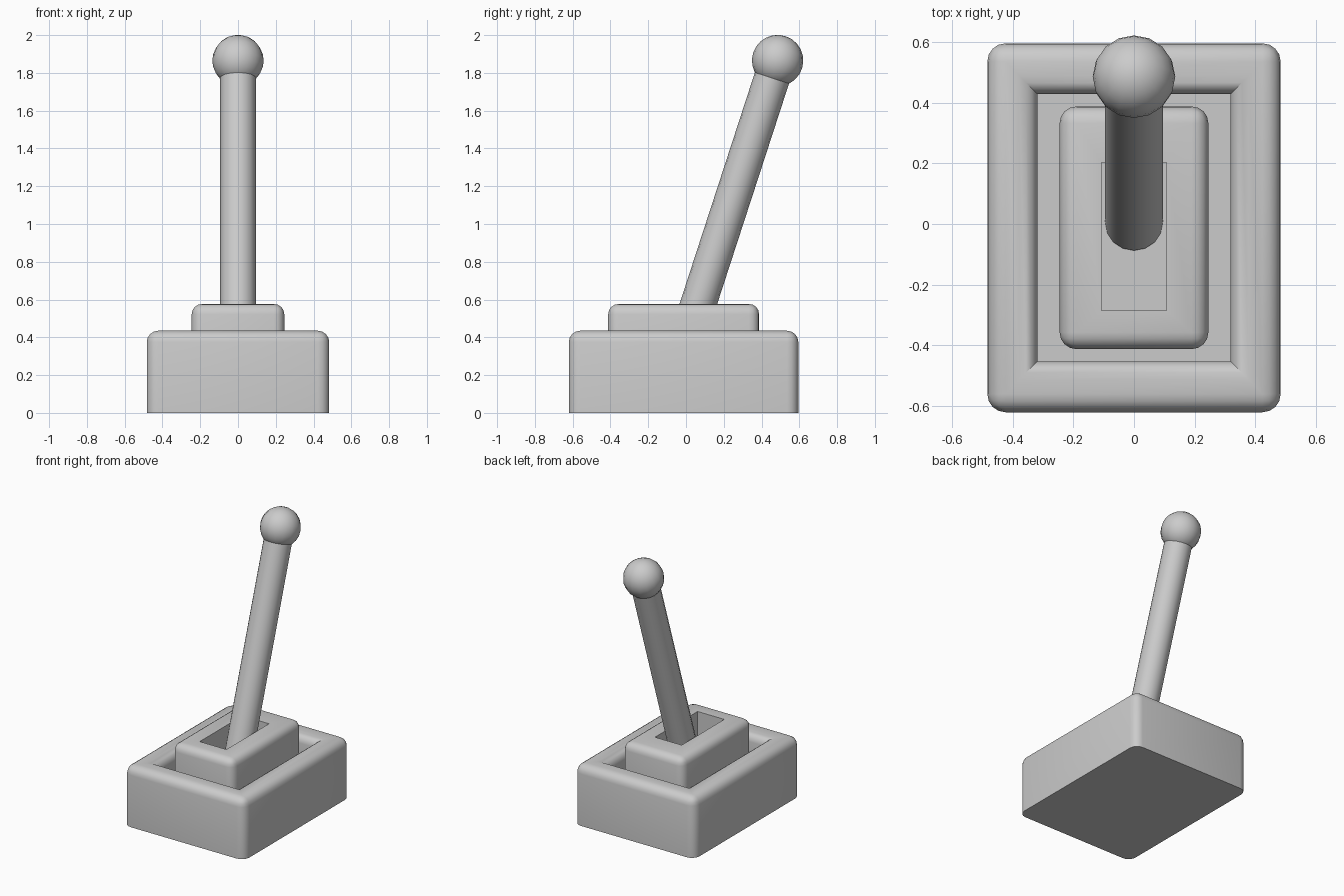
import bpy, bmesh, math
from mathutils import Vector

if "Cube" in bpy.data.objects:
    bpy.data.objects.remove(bpy.data.objects["Cube"])


def finish(bm, name):
    bmesh.ops.recalc_face_normals(bm, faces=bm.faces[:])
    mesh = bpy.data.meshes.new(name)
    bm.to_mesh(mesh)
    bm.free()
    ob = bpy.data.objects.new(name, mesh)
    bpy.context.collection.objects.link(ob)
    bpy.ops.object.select_all(action='DESELECT')
    ob.select_set(True)
    bpy.context.view_layer.objects.active = ob
    bpy.ops.object.shade_smooth_by_angle(angle=math.radians(40))
    return ob


def hollow_box(name, outer, inner, z0, z1, floor, radius, round_inner):
    """Box with a rectangular pocket; rect = (half width, y min, y max)."""
    bm = bmesh.new()

    def ring(rect, z):
        w, a, b = rect
        return [bm.verts.new((x, y, z)) for x, y in ((-w, a), (w, a), (w, b), (-w, b))]

    rings = [ring(outer, z0), ring(outer, z1), ring(inner, z1), ring(inner, floor)]
    for lo, hi in zip(rings, rings[1:]):
        for i in range(4):
            j = (i + 1) % 4
            bm.faces.new((lo[i], lo[j], hi[j], hi[i]))
    bm.faces.new(rings[0][::-1])
    bm.faces.new(rings[3])
    # round the upright corners and the top edges
    edges = []
    for i in range(4):
        j = (i + 1) % 4
        edges.append(bm.edges.get((rings[0][i], rings[1][i])))
        edges.append(bm.edges.get((rings[1][i], rings[1][j])))
        if round_inner:
            edges.append(bm.edges.get((rings[2][i], rings[2][j])))
    bmesh.ops.bevel(bm, geom=edges, offset=radius, offset_type='OFFSET',
                    segments=4, profile=0.5, affect='EDGES')
    return finish(bm, name)


# base tray and the slotted block inside it
hollow_box("base", (0.483, -0.62, 0.595), (0.318, -0.452, 0.428),
           0.0, 0.435, 0.25, 0.06, True)
hollow_box("slotted_block", (0.245, -0.412, 0.387), (0.107, -0.285, 0.202),
           0.25, 0.577, 0.40, 0.055, False)

# tilted lever with a ball knob
foot = Vector((0, 0.003, 0.385))
knob = Vector((0, 0.485, 1.865))
axis = knob - foot
tilt = axis.to_track_quat('Z', 'Y').to_euler()

bpy.ops.mesh.primitive_cylinder_add(vertices=16, radius=0.095, depth=axis.length,
                                    location=(foot + knob) / 2, rotation=tilt)
bpy.context.object.name = "lever"
bpy.ops.object.shade_smooth_by_angle(angle=math.radians(40))

bpy.ops.mesh.primitive_uv_sphere_add(segments=16, ring_count=12, radius=0.136,
                                     location=knob, rotation=tilt)
bpy.context.object.name = "ball_knob"
bpy.ops.object.shade_smooth_by_angle(angle=math.radians(40))
